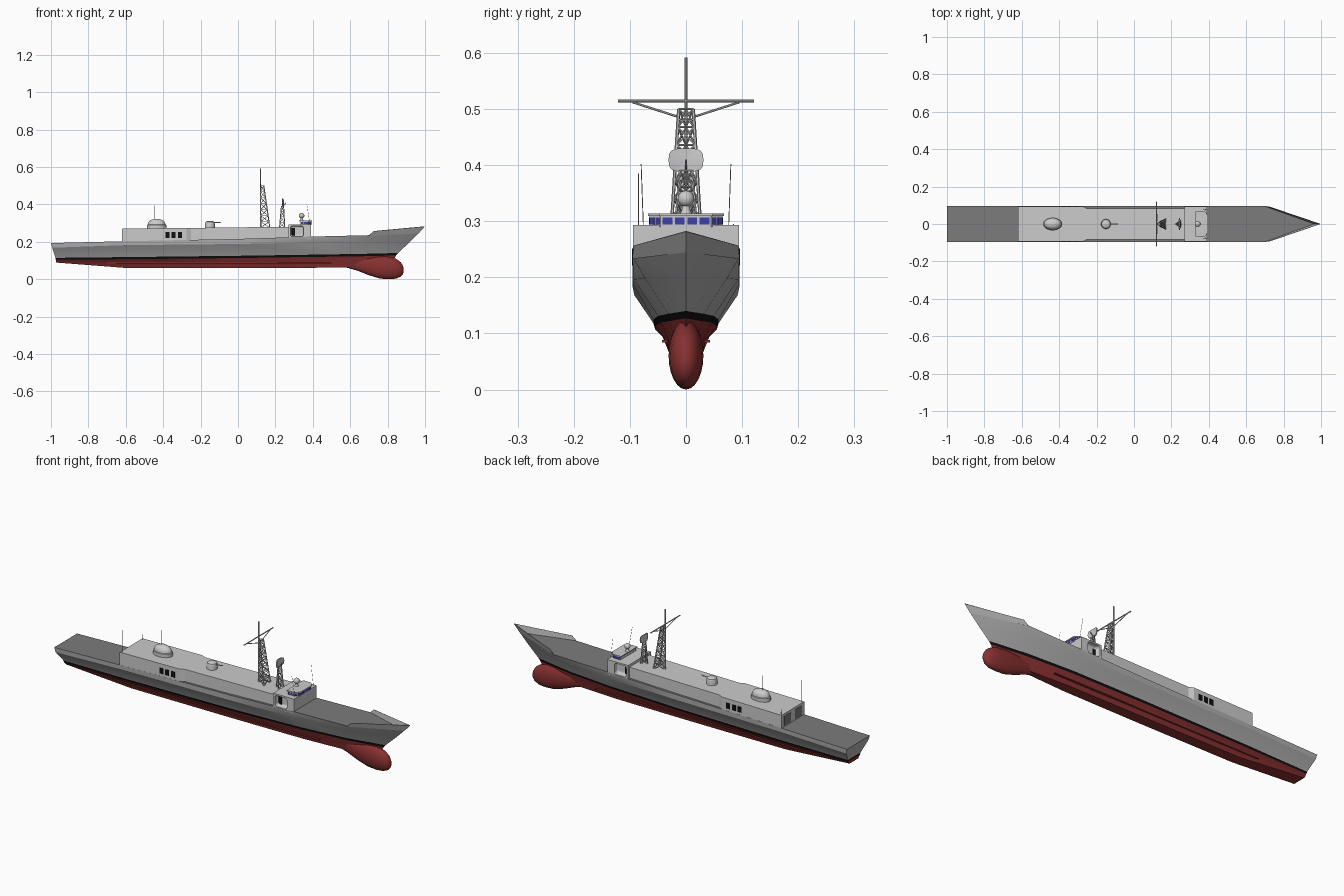
import bpy, bmesh, math
from mathutils import Vector

if "Cube" in bpy.data.objects:
    bpy.data.objects.remove(bpy.data.objects["Cube"])

def mat(name, c):
    m = bpy.data.materials.new(name)
    m.diffuse_color = (*c, 1)
    m.use_nodes = True
    m.node_tree.nodes["Principled BSDF"].inputs["Base Color"].default_value = m.diffuse_color
    return m

GREY = mat("hull_grey", (.42, .42, .42))
DECK = mat("deck_grey", (.2, .2, .2))
BLACK = mat("black", (.005, .005, .005))
RED = mat("red", (.25, .03, .03))
BLUE = mat("window_blue", (.05, .05, .4))

def finish(name, bm, mats=(), smooth=None):
    bmesh.ops.remove_doubles(bm, verts=bm.verts, dist=1e-5)
    bmesh.ops.recalc_face_normals(bm, faces=bm.faces)
    me = bpy.data.meshes.new(name)
    bm.to_mesh(me)
    bm.free()
    for m in mats:
        me.materials.append(m)
    ob = bpy.data.objects.new(name, me)
    bpy.context.collection.objects.link(ob)
    bpy.ops.object.select_all(action='DESELECT')
    bpy.context.view_layer.objects.active = ob
    ob.select_set(True)
    if smooth:
        bpy.ops.object.shade_smooth_by_angle(angle=math.radians(smooth))
    return ob

def rods(name, segs, r=.002, n=6):
    bm = bmesh.new()
    for a, b in segs:
        a, b = Vector(a), Vector(b)
        d = b - a
        M = d.to_track_quat('Z', 'Y').to_matrix().to_4x4()
        M.translation = (a + b) / 2
        bmesh.ops.create_cone(bm, cap_ends=True, segments=n, radius1=r, radius2=r, depth=d.length, matrix=M)
    return finish(name, bm)

def prism(name, plan, z0, z1, mats=()):
    """Plan outline raised between two height functions of x."""
    bm = bmesh.new()
    lo = [bm.verts.new((x, y, z0(x))) for x, y in plan]
    hi = [bm.verts.new((x, y, z1(x))) for x, y in plan]
    n = len(plan)
    for i in range(n):
        j = (i + 1) % n
        bm.faces.new((lo[i], lo[j], hi[j], hi[i]))
    bm.faces.new(lo)
    bm.faces.new(hi)
    return finish(name, bm, mats)

def box(name, c, s, mats=()):
    (x, y, z), (a, b, h) = c, (s[0] / 2, s[1] / 2, s[2] / 2)
    plan = [(x - a, y - b), (x + a, y - b), (x + a, y + b), (x - a, y + b)]
    return prism(name, plan, lambda _: z - h, lambda _: z + h, mats)

def rings(name, rows, n=24, mats=(), smooth=40):
    bm = bmesh.new()
    rs = [[bm.verts.new(f(2 * math.pi * i / n)) for i in range(n)] for f in rows]
    for a, b in zip(rs, rs[1:]):
        for i in range(n):
            j = (i + 1) % n
            bm.faces.new((a[i], a[j], b[j], b[i]))
    bm.faces.new(rs[0])
    bm.faces.new(rs[-1])
    return finish(name, bm, mats, smooth)

def lathe(name, x, z, prof, sx=1, sy=1):
    return rings(name, [lambda t, r=r, h=h: (x + sx * r * math.cos(t), sy * r * math.sin(t), z + h)
                        for r, h in prof])

mirror = lambda pts: pts + [(x, -y) for x, y in reversed(pts)]
deck_z = lambda x: .218 + .022 * x

# hull: six lengthwise lines from deck edge to keel, mirrored to both sides
LINES = [
    [(-1, .095, .193), (-.6, .095, .203), (0, .095, .215), (.4, .095, .228), (.7, .095, .235), (.965, 0, .245)],
    [(-.993, .092, .168), (-.6, .095, .182), (0, .095, .188), (.4, .093, .196), (.68, .073, .198), (.92, 0, .2)],
    [(-.976, .052, .114), (-.6, .058, .118), (0, .058, .125), (.4, .05, .131), (.65, .032, .135), (.856, 0, .14)],
    [(-.974, .05, .104), (-.6, .055, .107), (0, .055, .113), (.4, .046, .119), (.65, .028, .122), (.845, 0, .127)],
    [(-.974, .042, .095), (-.6, .036, .088), (0, .036, .088), (.4, .032, .09), (.62, .022, .09), (.83, 0, .1)],
    [(-.974, .036, .089), (-.6, .028, .06), (0, .028, .06), (.4, .026, .061), (.62, .015, .062), (.8, 0, .07)]]
bm = bmesh.new()
P = [[bm.verts.new(p) for p in l] for l in LINES]
S = [[bm.verts.new((x, -y, z)) for x, y, z in l] for l in LINES]
def face(vs, m):
    bm.faces.new(vs).material_index = m
for i, m in enumerate((0, 0, 2, 3, 3)):
    for L in (P, S):
        for k in range(5):
            face((L[i][k], L[i][k + 1], L[i + 1][k + 1], L[i + 1][k]), m)
    face((P[i][0], P[i + 1][0], S[i + 1][0], S[i][0]), m)
for k in range(5):
    face((P[0][k], P[0][k + 1], S[0][k + 1], S[0][k]), 1)
    face((P[5][k], P[5][k + 1], S[5][k + 1], S[5][k]), 3)
finish("hull", bm, (GREY, DECK, BLACK, RED), 25)

# bow bulwark
bm = bmesh.new()
for s in (1, -1):
    bm.faces.new([bm.verts.new((x, s * y, z)) for x, y, z in
                  ((.7, .095, .233), (.725, .092, .257), (.998, 0, .282), (.965, 0, .245))])
bulwark = finish("bow_bulwark", bm, (GREY,))
mod = bulwark.modifiers.new("thickness", 'SOLIDIFY')
mod.thickness, mod.offset = .002, 0

# sonar bulb
BULB = [(.58, .092, .03, .012), (.64, .085, .04, .02), (.7, .073, .052, .026), (.76, .064, .061, .03),
        (.81, .06, .06, .031), (.845, .056, .053, .028), (.87, .052, .039, .021), (.882, .049, .022, .012),
        (.886, .048, .004, .003)]
rings("bow_bulb", [lambda t, x=x, z=z, h=h, w=w: (x, w * math.cos(t), z + h * math.sin(t))
                   for x, z, h, w in BULB], mats=(RED,))

# bilge keels
for s in (1, -1):
    box("bilge_keel", (-.1, s * .038, .086), (1.2, .01, .004), (RED,))

# superstructure
prism("deckhouse", mirror([(-.62, .0945), (-.275, .0945), (-.25, .083), (.28, .083)]),
      lambda x: deck_z(x) - .015, lambda x: .277 + .012 * x)
bridge = box("bridge_block", (.33, 0, .255), (.12, .189, .076))
for s in (1, -1):
    # rounded side recess in the bridge block
    cut = box("recess_cutter", (.315, s * .095, .256), (.07, .05, .058))
    cut.hide_render = True
    bv = cut.modifiers.new("round", 'BEVEL')
    bv.width, bv.segments = .012, 3
    bo = bridge.modifiers.new("recess", 'BOOLEAN')
    bo.operation, bo.solver, bo.object = 'DIFFERENCE', 'EXACT', cut
    bpy.context.view_layer.objects.active = bridge
    bpy.ops.object.modifier_apply(modifier="recess")
    bpy.data.objects.remove(cut)
    box("recess_door", (.295, s * .0705, .25), (.018, .003, .046), (BLACK,))
    # hangar side windows and aft doors
    for x in (-.377, -.344, -.311):
        box("side_window", (x, s * .0945, .236), (.022, .003, .03), (BLACK,))
    box("hangar_door", (-.62, s * .045, .232), (.003, .055, .05), (DECK,))

# wheelhouse with window band
HOUSE = [(.335, .065), (.375, .065), (.392, .045), (.398, .0)]
prism("wheelhouse", mirror(HOUSE[:3]), lambda x: .29, lambda x: .309)
prism("wheelhouse_roof", mirror([(.33, .068), (.377, .068), (.396, .047)]), lambda x: .309, lambda x: .314)
for s in (1, -1):
    for (ax, ay), (bx, by), n in (((.337, .066), (.375, .066), 3), ((.376, .066), (.393, .045), 2)):
        for i in range(n):
            a, b = (i + .12) / n, (i + .88) / n
            p = [(ax + (bx - ax) * t, s * (ay + (by - ay) * t)) for t in (a, b)]
            prism("bridge_window", p + [(x - .004, y - s * .002) for x, y in reversed(p)],
                  lambda x: .294, lambda x: .307, (BLUE,))
for y in (-.033, -.011, .011, .033):
    box("bridge_window", (.392, y, .3005), (.003, .017, .013), (BLUE,))

# domes, gun and fire-control ball
lathe("aft_dome_mount", -.435, .268, [(.046, 0), (.046, .022), (.042, .024), (.04, .034), (.034, .044),
                                      (.022, .051), (.004, .054)], 1.12, .75)
lathe("gun_turret", -.15, .27, [(.026, 0), (.026, .028), (.023, .036), (.014, .041), (.003, .042)])
rods("gun_barrel", [((-.15, 0, .302), (-.1, 0, .302)), ((-.1, 0, .302), (-.09, 0, .305))], .0025, 8)
lathe("radar_ball", .34, .34, [(.0145 * math.sin(math.pi * i / 12) + .0003, -.0145 * math.cos(math.pi * i / 12))
                               for i in range(13)])
lathe("ball_pedestal", .34, .312, [(.012, 0), (.008, .006), (.006, .018)])

# lattice masts
def lattice(name, base, top, n, r):
    lv = [[Vector(a).lerp(Vector(b), i / n) for a, b in zip(base, top)] for i in range(n + 1)]
    legs, braces = list(zip(base, top)), []
    for i in range(n):
        for k in range(3):
            j = (k + 1) % 3
            braces += [(lv[i][k], lv[i + 1][j]), (lv[i][j], lv[i + 1][k]), (lv[i + 1][k], lv[i + 1][j])]
    rods(name + "_legs", legs, r)
    rods(name + "_braces", braces, r * .55)

lattice("main_mast", [(.122, 0, .275), (.17, .027, .275), (.17, -.027, .275)],
        [(.12, 0, .5), (.138, .013, .5), (.138, -.013, .5)], 7, .003)
rods("mast_pole", [((.12, 0, .275), (.12, 0, .592))], .003, 8)
rods("mast_yard", [((.12, -.121, .514), (.12, .121, .514))], .0028, 8)
rods("yard_braces", [((.12, s * .095, .512), (.125, s * .014, .486)) for s in (1, -1)], .002)
lattice("radar_mast", [(.222, 0, .275), (.25, .02, .275), (.25, -.02, .275)],
        [(.232, 0, .39), (.244, .011, .39), (.244, -.011, .39)], 4, .0025)

# search radar dish: curved rounded plate facing forward
def dish(x, k):
    def f(t):
        c, s = math.cos(t), math.sin(t)
        sq = lambda v: math.copysign(abs(v) ** .6, v)
        y = k * .031 * sq(c)
        return (x + 6 * y * y, y, .409 + k * .021 * sq(s))
    return f
rings("radar_dish", [dish(.236, .1), dish(.236, 1), dish(.241, 1), dish(.241, .1)], smooth=30)
rods("dish_feed", [((.238, 0, .388), (.25, 0, .4)), ((.25, 0, .4), (.256, 0, .409))], .002)

# whip aerials
rods("whip_aerials", [((.385, s * .076, .29), (.368, s * .08, .402)) for s in (1, -1)] +
     [((-.612, -.085, .265), (-.612, -.085, .385)), ((-.612, .085, .265), (-.612, .085, .295)),
      ((-.445, 0, .3), (-.445, 0, .395))], .0008, 4)
